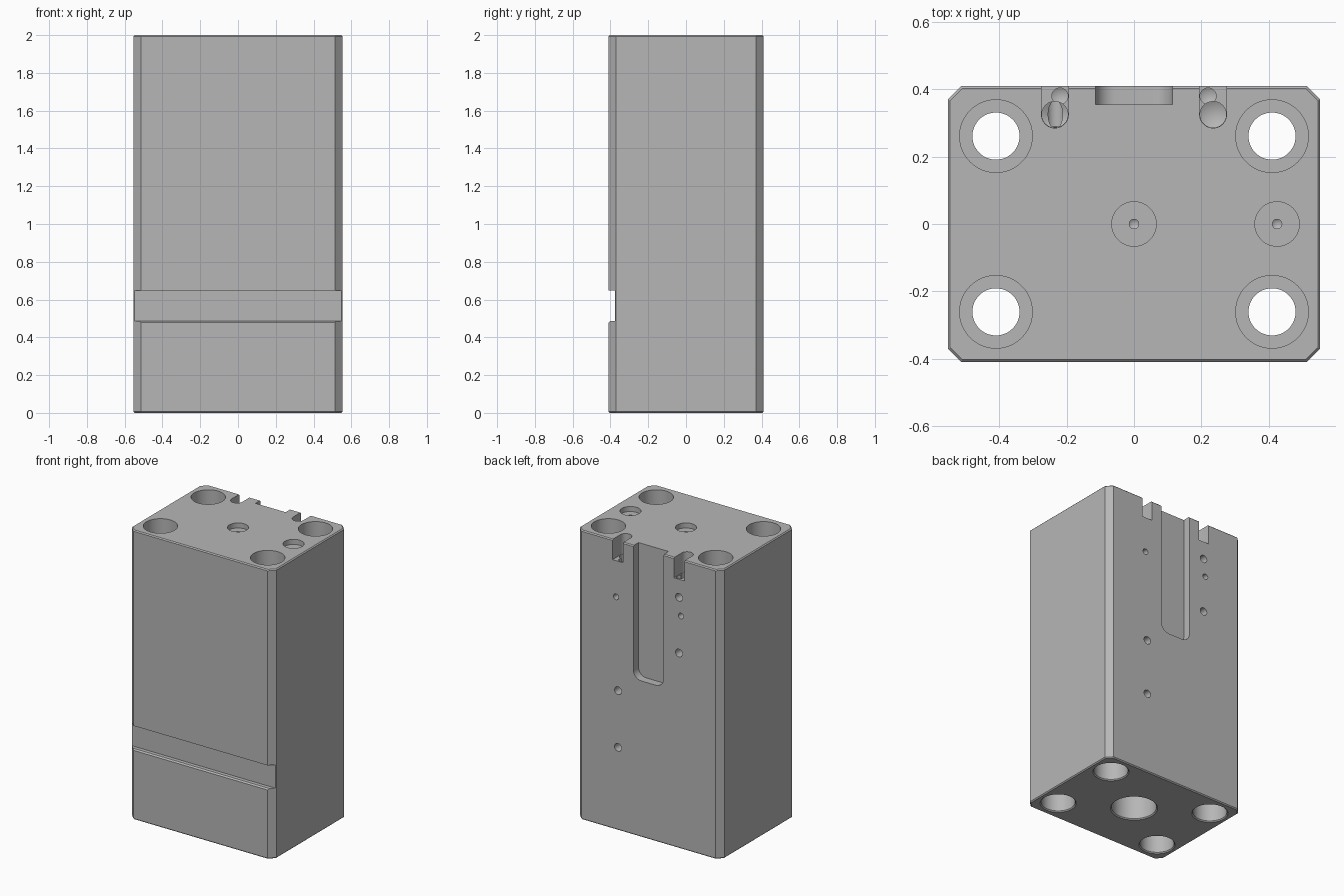
import bpy, bmesh, math
from mathutils import Matrix, Vector

if "Cube" in bpy.data.objects:
    bpy.data.objects.remove(bpy.data.objects["Cube"])

W, D, H = 0.553, 0.41, 2.0      # half width, half depth, height
CORNER, EDGE = 0.04, 0.007      # corner chamfer, fine edge chamfer

steel = bpy.data.materials.new("steel grey")
steel.use_nodes = True
grey = (0.47, 0.47, 0.47, 1)
steel.diffuse_color = grey
steel.node_tree.nodes["Principled BSDF"].inputs["Base Color"].default_value = grey


def to_object(bm, name):
    bmesh.ops.recalc_face_normals(bm, faces=bm.faces)
    mesh = bpy.data.meshes.new(name)
    bm.to_mesh(mesh)
    bm.free()
    obj = bpy.data.objects.new(name, mesh)
    mesh.materials.append(steel)
    bpy.context.collection.objects.link(obj)
    return obj


def prism(name, points, extrude):
    """Close a flat outline and extrude it along a vector."""
    bm = bmesh.new()
    face = bm.faces.new([bm.verts.new(p) for p in points])
    new = bmesh.ops.extrude_face_region(bm, geom=[face])["geom"]
    bmesh.ops.translate(bm, vec=Vector(extrude),
                        verts=[v for v in new if isinstance(v, bmesh.types.BMVert)])
    return to_object(bm, name)


def lathe(name, profile, place, sides=48):
    """Revolve (radius, height) pairs into a closed solid."""
    bm = bmesh.new()
    rings = []
    for r, z in profile:
        if r == 0:
            rings.append([bm.verts.new((0, 0, z))] * sides)
        else:
            rings.append([bm.verts.new((r * math.cos(math.tau * i / sides),
                                        r * math.sin(math.tau * i / sides), z))
                          for i in range(sides)])
    for a, b in zip(rings, rings[1:]):
        for i in range(sides):
            j = (i + 1) % sides
            bm.faces.new(list(dict.fromkeys((a[i], a[j], b[j], b[i]))))
    for ring in (rings[0], rings[-1]):
        if ring[0] != ring[1]:
            bm.faces.new(ring)
    bm.transform(place)
    return to_object(bm, name)


def drill(name, r, depth, place, sides=24):
    """Blind hole with a conical tip, entering along local -z."""
    return lathe(name, [(r, 0.05), (r, -depth), (0, -depth - 0.5 * r)], place, sides)


# Block with chamfered corners and fine top and bottom edges
x, y, c = W, D, CORNER
outline = [(x - c, -y, 0), (x, c - y, 0), (x, y - c, 0), (x - c, y, 0),
           (c - x, y, 0), (-x, y - c, 0), (-x, c - y, 0), (c - x, -y, 0)]
block = prism("block", outline, (0, 0, H))
bm = bmesh.new()
bm.from_mesh(block.data)
rims = [e for e in bm.edges if abs(e.verts[0].co.z - e.verts[1].co.z) < 0.001]
bmesh.ops.bevel(bm, geom=rims, offset=EDGE, segments=1, affect='EDGES')
bm.to_mesh(block.data)
bm.free()

cutters = []

# Front groove with a chamfered lower lip
floor = 0.035 - D
groove = [(-0.5, 0.472), (-D - 0.006, 0.472), (-D + 0.009, 0.487),
          (floor, 0.487), (floor, 0.648), (-0.5, 0.648)]
cutters.append(prism("groove_cutter", [(-0.7, a, b) for a, b in groove], (1.4, 0, 0)))

# Stepped through bores in the four corners
bore = [(0.108, 2.1), (0.108, 1.6), (0.07, 1.6), (0.07, 0.4),
        (0.108, 0.4), (0.108, EDGE), (0.115, 0), (0.115, -0.1)]
for sx in (-1, 1):
    for sy in (-1, 1):
        cutters.append(lathe("corner_bore_cutter", bore,
                             Matrix.Translation((sx * 0.41, sy * 0.261, 0))))

# Shallow counterbores with pin holes on top
for px in (0, 0.425):
    port = [(0.066, 0.05), (0.066, -0.035), (0.014, -0.035), (0.014, -0.2), (0, -0.21)]
    cutters.append(lathe("port_cutter", port, Matrix.Translation((px, 0, H))))

# Large blind bore underneath
cutters.append(lathe("base_bore_cutter",
                     [(0.15, -0.1), (0.15, 0), (0.143, EDGE), (0.143, 0.5), (0, 0.5)],
                     Matrix.Identity(4)))

# Back pocket, open at the top, rounded lower corners
half, low, rad = 0.115, 1.08, 0.06
arc = [math.radians(a) for a in range(0, 91, 10)]
right = [(half - rad + rad * math.cos(a), low + rad - rad * math.sin(a)) for a in arc]
pocket = [(half, 2.1)] + right + [(-px, pz) for px, pz in reversed(right)] + [(-half, 2.1)]
cutters.append(prism("pocket_cutter", [(px, 0.355, pz) for px, pz in pocket], (0, 0.2, 0)))

# Round-ended notches in the back edge, with drilled holes in their floors
NOTCH = 0.14
for s in (-1, 1):
    cx, cy, r = s * 0.235, 0.325, 0.04
    ends = [(cx - r, 0.5)]
    for i in range(13):
        a = math.pi * (1 + i / 12)
        ends.append((cx + r * math.cos(a), cy + r * math.sin(a)))
    ends.append((cx + r, 0.5))
    cutters.append(prism("notch_cutter", [(a, b, H - NOTCH) for a, b in ends], (0, 0, 0.3)))
    cutters.append(drill("notch_hole_cutter", 0.039, 0.1,
                         Matrix.Translation((cx, cy, H - NOTCH))))
    cutters.append(drill("notch_pin_cutter", 0.024, 0.06,
                         Matrix.Translation((s * 0.22, 0.38, H - NOTCH))))

# Screw holes in the back face
to_back = Matrix.Rotation(-math.pi / 2, 4, 'X')
for px, pz, r in ((-0.233, 1.735, 0.027), (-0.248, 1.61, 0.02), (-0.233, 1.35, 0.027),
                  (0.248, 1.61, 0.02), (0.233, 0.965, 0.027), (0.233, 0.573, 0.027)):
    cutters.append(drill("screw_hole_cutter", r, 0.12,
                         Matrix.Translation((px, D, pz)) @ to_back))

# Cut everything out of the block
bpy.ops.object.select_all(action='DESELECT')
bpy.context.view_layer.objects.active = block
block.select_set(True)
for cutter in cutters:
    cutter.hide_render = True
    mod = block.modifiers.new("cut", 'BOOLEAN')
    mod.operation = 'DIFFERENCE'
    mod.solver = 'EXACT'
    mod.object = cutter
    bpy.ops.object.modifier_apply(modifier=mod.name)
    bpy.data.objects.remove(cutter)

bpy.ops.object.shade_smooth_by_angle(angle=math.radians(25))
